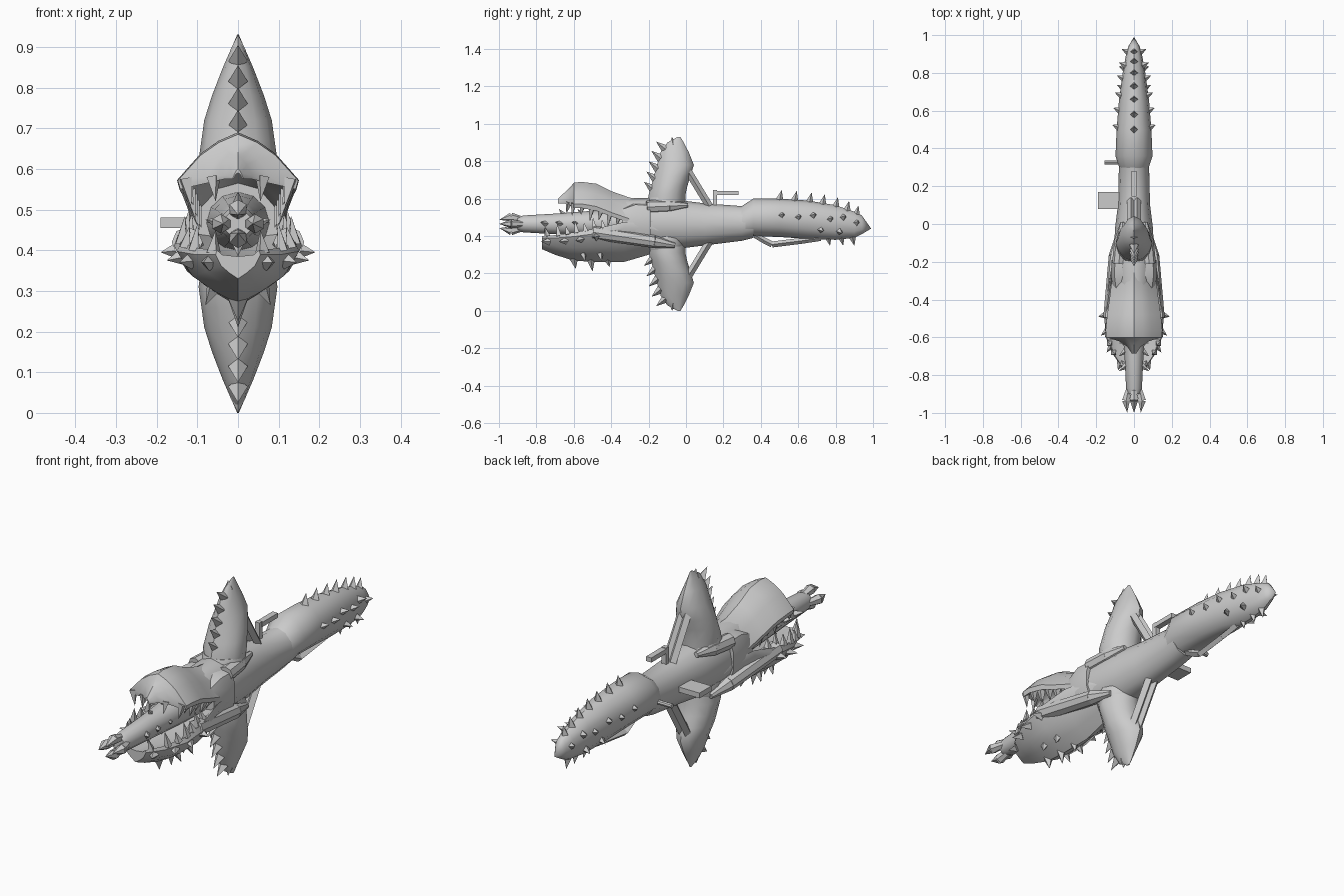
import bpy, bmesh, math
from mathutils import Vector

grey = bpy.data.materials.new("stone_grey")
grey.diffuse_color = (0.6, 0.6, 0.6, 1)
MID = 0.465  # height of the long axis


def finish(name, bm, smooth=True):
    bmesh.ops.recalc_face_normals(bm, faces=bm.faces)
    me = bpy.data.meshes.new(name)
    bm.to_mesh(me)
    bm.free()
    me.materials.append(grey)
    ob = bpy.data.objects.new(name, me)
    bpy.context.collection.objects.link(ob)
    if smooth:
        bpy.ops.object.select_all(action='DESELECT')
        ob.select_set(True)
        bpy.context.view_layer.objects.active = ob
        bpy.ops.object.shade_smooth_by_angle(angle=math.radians(40))
    return ob


def loft(name, rows, half, place):
    """Skin mirrored half sections; rows are (along, half width, high, low)."""
    ring = half + [(-x, t) for x, t in reversed(half) if x > 0]
    bm = bmesh.new()
    loops = [[bm.verts.new(place(a, x * w, lo + t * (hi - lo))) for x, t in ring]
             for a, w, hi, lo in rows]
    n = len(ring)
    for p, q in zip(loops, loops[1:]):
        for i in range(n):
            bm.faces.new((p[i], p[(i + 1) % n], q[(i + 1) % n], q[i]))
    bm.faces.new(loops[0])
    bm.faces.new(loops[-1][::-1])
    bmesh.ops.remove_doubles(bm, verts=bm.verts, dist=0.0005)
    return finish(name, bm)


def along_y(a, x, z):
    return (x, a, z)


def cone(bm, a, b, r0, r1=0.0, n=4):
    a, b = Vector(a), Vector(b)
    d = b - a
    m = d.to_track_quat('Z', 'Y').to_matrix().to_4x4()
    m.translation = (a + b) / 2
    bmesh.ops.create_cone(bm, cap_ends=True, segments=n, radius1=r0,
                          radius2=r1, depth=d.length, matrix=m)


def cones(name, items, n=4, smooth=False):
    bm = bmesh.new()
    for it in items:
        cone(bm, *it, n=n)
    return finish(name, bm, smooth)


def both(items):
    """Repeat cones on the other side of x = 0."""
    flip = lambda p: (-p[0], p[1], p[2])
    return items + [(flip(i[0]), flip(i[1]), *i[2:]) for i in items]


def box(name, x, y, z):
    bm = bmesh.new()
    bmesh.ops.create_cube(bm, size=1)
    for v in bm.verts:
        v.co = [(r[0] + r[1]) / 2 + c * (r[1] - r[0]) for c, r in zip(v.co, (x, y, z))]
    return finish(name, bm, False)


OVAL = [(0, 1), (.5, .93), (.86, .75), (1, .5), (.86, .25), (.5, .07), (0, 0)]

# Central body, hinge block and rear stock
loft("body", [(-.34, .10, .60, .34), (-.2, .11, .605, .33), (-.02, .10, .59, .335),
              (.1, .085, .575, .35), (.3, .08, .56, .375), (.36, .085, .58, .39)], OVAL, along_y)
loft("jaw_hinge", [(-.34, .112, .56, .39), (-.27, .122, .59, .37), (-.19, .118, .585, .37)],
     [(0, 1), (.85, .9), (1, .65), (1, .3), (.85, .05), (0, 0)], along_y)
loft("stock", [(.29, .075, .555, .385), (.36, .098, .60, .40), (.5, .092, .60, .395),
               (.65, .08, .59, .385), (.8, .06, .565, .38), (.9, .042, .53, .39),
               (.94, .03, .51, .41), (.99, 0, .44, .44)], OVAL, along_y)

# Upper jaw, arched and open underneath, with a beak at the front
ARCH = [(0, 1), (.32, .85), (.62, .62), (1, .16), (.96, 0), (.8, .1), (.4, .5), (0, .6)]
loft("upper_jaw", [(-.685, .012, .60, .575), (-.65, .035, .632, .575), (-.62, .08, .66, .565),
                   (-.6, .148, .685, .55), (-.56, .15, .69, .55), (-.48, .142, .68, .535),
                   (-.4, .13, .64, .505), (-.3, .118, .605, .47), (-.16, .105, .60, .45)],
     ARCH, along_y)

# Lower jaw with a V-shaped keel
KEEL = [(0, .78), (.7, .84), (.94, 1), (1, .85), (.75, .45), (.38, .2), (0, 0)]
loft("lower_jaw", [(-.77, .055, .40, .33), (-.7, .105, .405, .30), (-.6, .15, .42, .268),
                   (-.48, .158, .44, .262), (-.33, .135, .475, .262), (-.2, .115, .47, .30),
                   (-.08, .08, .42, .335)], KEEL, along_y)
cones("jaw_arms", both([((.125, -.5, .42), (.1, -.17, .37), .038, .034),
                        ((.1, -.17, .37), (.085, -.06, .35), .034, .014)]), 8, True)
cones("jaw_cheeks", both([((.08, -.21, .555), (.07, -.09, .56), .036, .034),
                          ((.07, -.09, .56), (.06, .01, .565), .034, .012)]), 8, True)

# Barrel between the jaws with four claws at the muzzle
loft("barrel", [(-.9, .034, .50, .43), (-.87, .042, .51, .42), (-.7, .05, .52, .41),
                (-.5, .066, .535, .40), (-.3, .08, .545, .39)], OVAL, along_y)
claws = []
for sx, sz in ((1, 0), (-1, 0), (0, 1), (0, -1)):
    a = (sx * .028, -.87, MID + sz * .024)
    b = (sx * .042, -.935, MID + sz * .036)
    claws += [(a, b, .014, .024), (b, (sx * .036, -.998, MID + sz * .022), .024, 0)]
cones("muzzle_claws", claws, 6, True)
cones("barrel_barbs", both([((.042, y, .465), (.08, y - .03, .475), .018)
                            for y in (-.58, -.67, -.75)])
      + [((0, y, MID + s * .045), (0, y - .03, MID + s * .08), .016)
         for y in (-.55, -.65) for s in (1, -1)])

# Teeth
upper, lower = [], []
for i in range(6):
    y = -.60 + i * .048
    w = .13 - i * .005
    length = .065 if i % 2 == 0 else .045
    upper.append(((w, y, .575 - i * .014), (w - .015, y - .01, .57 - i * .014 - length), .019))
    y -= .08
    w = (.108, .13, .14, .138, .13, .122)[i]
    lower.append(((w, y, .40 + i * .008), (w - .01, y - .01, .405 + i * .008 + length), .019))
upper.append(((.06, -.625, .58), (.055, -.64, .52), .018))
lower.append(((.06, -.74, .395), (.055, -.755, .45), .018))
cones("upper_teeth", both(upper))
cones("lower_teeth", both(lower))

# Spikes on the lower jaw
cones("jaw_side_spikes", both([((.14, -.48, .40), (.19, -.49, .395), .026),
                               ((.135, -.56, .385), (.175, -.59, .375), .022),
                               ((.115, -.64, .375), (.145, -.68, .37), .022),
                               ((.07, -.73, .37), (.085, -.775, .37), .022)]))
cones("jaw_keel_spikes", [((0, y, .285), (0, y + .01, z), .026)
                          for y, z in ((-.6, .225), (-.51, .21), (-.42, .235))]
      + both([((.06, y, .31), (.08, y + .01, .265), .02) for y in (-.55, -.46)]))

# Matching fins above and below, with collars, edge spines and braces
FIN = [(0, 0), (.5, .1), (.85, .28), (1, .5), (.85, .75), (.5, .92), (0, 1)]
fin_rows = [(.54, .085, -.005, -.21), (.62, .097, -.003, -.20), (.67, .09, .008, -.185),
            (.72, .083, .024, -.172), (.78, .064, .042, -.155), (.85, .037, .014, -.135),
            (.90, .015, -.012, -.10), (.93, .002, -.03, -.045)]
for label, s in (("upper", 1), ("lower", -1)):
    def up(z, s=s):
        return MID + s * (z - MID)
    loft(label + "_fin", fin_rows, FIN, lambda a, x, y: (x, y, up(a)))
    loft(label + "_fin_collar", [(.53, .09, .0, -.22), (.575, .10, -.005, -.21),
                                 (.605, .088, -.02, -.2)],
         OVAL, lambda a, x, y: (x, y, up(a)))
    cones(label + "_fin_spines",
          [((0, y + .01, up(z)), (0, y - .04, up(z + .04)), .024)
           for y, z in ((-.185, .65), (-.172, .705), (-.16, .76), (-.145, .815), (-.12, .865))]
          + [((0, -.07, up(.89)), (0, -.075, up(.93)), .02)])
    cones(label + "_fin_braces", both([((.016, .0, up(.765)), (.016, .125, up(.56)), .02, .02)]))

# Rows of spikes on the stock
cones("stock_top_spikes", [((0, y, z), (0, y + .012, z + .053), .021) for y, z in
                           ((.5, .593), (.58, .588), (.66, .58), (.73, .57), (.8, .555),
                            (.86, .535), (.91, .51))])
cones("stock_side_spikes", both([((w, y, z), (w + .035, y + .015, z + dz), .019)
                                 for y, w, z, dz in
                                 ((.51, .08, .51, .01), (.6, .075, .50, .01), (.68, .066, .51, .01),
                                  (.77, .055, .49, .01), (.84, .045, .50, .01), (.91, .03, .47, .01),
                                  (.72, .055, .435, -.01), (.82, .045, .425, -.01))]))
cones("stock_bottom_spikes", [((0, y, .395), (0, y + .01, .348), .019) for y in (.76, .83, .89)])

# Trigger guard
path = [(.37, .405), (.415, .378), (.46, .355), (.62, .375), (.72, .39)]
cones("trigger_guard", [((0, *p), (0, *q), .016, .016) for p, q in zip(path, path[1:])])

# Rear sight and side handles
box("sight_post", (-.012, .012), (.145, .167), (.55, .645))
box("sight_bar", (-.014, .014), (.16, .28), (.62, .642))
box("side_grip", (-.19, -.06), (.08, .17), (.455, .48))
cones("side_pin", [((-.155, .325, .468), (-.06, .325, .468), .011, .011)], 8, True)
